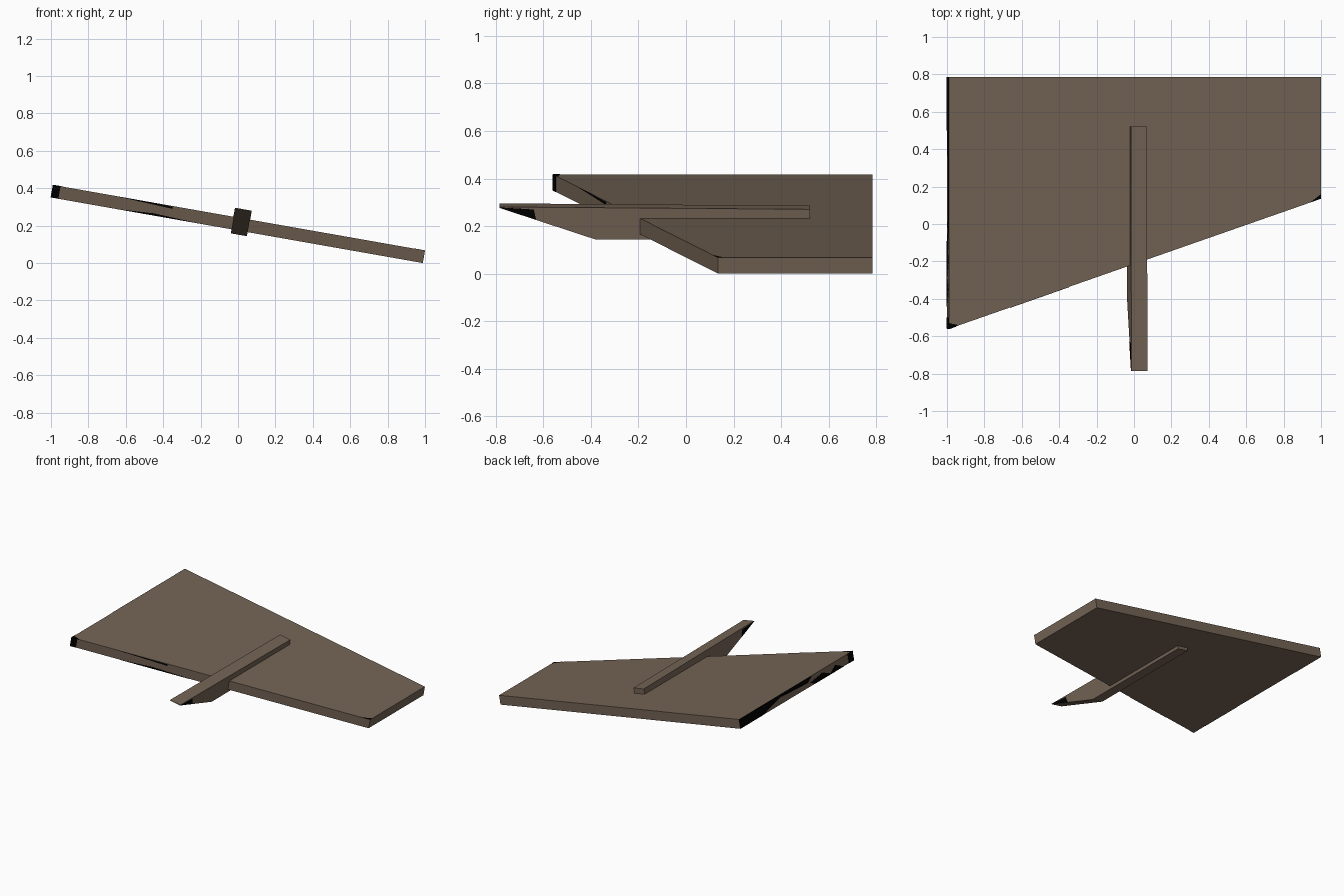
import bpy, bmesh, math
from mathutils import Matrix, Vector

if "Cube" in bpy.data.objects:
    bpy.data.objects.remove(bpy.data.objects["Cube"])


def material(name, col):
    m = bpy.data.materials.new(name)
    m.diffuse_color = (*col, 1)
    m.use_nodes = True
    m.node_tree.nodes["Principled BSDF"].inputs["Base Color"].default_value = m.diffuse_color
    return m


WOOD = material("weathered_wood", (0.175, 0.127, 0.09))
BLACK = material("dark_burn", (0.0, 0.0, 0.0))

# Everything leans ten degrees about the y axis
TILT = Matrix.Translation((0, 0, 0.209)) @ Matrix.Rotation(math.radians(10), 4, 'Y')


def prism(name, points, depth, mat):
    """Extrude a flat polygon along a vector."""
    bm = bmesh.new()
    face = bm.faces.new([bm.verts.new(p) for p in points])
    ext = bmesh.ops.extrude_face_region(bm, geom=[face])
    bmesh.ops.translate(bm, vec=depth,
                        verts=[g for g in ext["geom"] if isinstance(g, bmesh.types.BMVert)])
    bmesh.ops.recalc_face_normals(bm, faces=bm.faces)
    bm.transform(TILT)
    mesh = bpy.data.meshes.new(name)
    bm.to_mesh(mesh)
    bm.free()
    mesh.materials.append(mat)
    ob = bpy.data.objects.new(name, mesh)
    bpy.context.collection.objects.link(ob)
    return ob


H, T = 1.0094, 0.034        # half length and half thickness of the board
FL, FR, BACK = -0.56, 0.135, 0.785

# Board with slanted front edge
prism("board", [(-H, FL, -T), (H, FR, -T), (H, BACK, -T), (-H, BACK, -T)],
      (0, 0, 2 * T), WOOD)

# Pointed beam running through the board
X0, X1 = -0.029, 0.058
prism("pointed_beam",
      [(X0, y, z) for y, z in ((-0.785, 0.083), (-0.785, 0.079), (-0.38, -0.056),
                               (0.522, -0.056), (0.522, 0.073))],
      (X1 - X0, 0, 0), WOOD)

# Dark tip on both sides of the beam
for name, x, d in (("left_tip_mark", X0, -0.002), ("right_tip_mark", X1, 0.002)):
    prism(name, [(x, -0.785, 0.081), (x, -0.63, 0.028), (x, -0.64, 0.072)],
          (d, 0, 0), BLACK)

# Ragged dark marks on the left end of the board
end = [[(0.785, -T), (0.785, T), (0.1, T), (0.2, 0.01), (0.3, 0.015), (0.42, -0.01), (0.52, -T)],
       [(0.1, T), (-0.08, T), (-0.02, 0.0), (0.2, 0.01)],
       [(-0.05, -0.01), (-0.2, 0.01), (-0.3, -T), (-0.1, -T)],
       [(-0.28, -T), (-0.35, 0.01), (-0.44, -T)],
       [(-0.5, -T), (-0.5, T), (-0.56, T), (-0.56, -T)]]
for i, pts in enumerate(end):
    prism(f"end_mark_{i}", [(-H, y, z) for y, z in pts], (-0.002, 0, 0), BLACK)

# Dark streaks on the front edge
slope = (FR - FL) / (2 * H)
streaks = [[(-H, -T), (-0.97, -T), (-0.97, T), (-H, T)],
           [(-0.68, T), (-0.36, 0.019), (-0.36, T - 0.004), (-0.6, T)],
           [(-0.66, -T), (-0.2, -T), (-0.45, -0.022)]]
for i, pts in enumerate(streaks):
    prism(f"front_mark_{i}", [(x, FL + slope * (x + H), z) for x, z in pts],
          (0.0007, -0.002, 0), BLACK)

# Small dark corners on the top
for name, pts in (("left_corner_mark", [(-H, FL), (-0.955, FL + 0.019), (-H, FL + 0.03)]),
                  ("right_corner_mark", [(H, FR), (H, FR + 0.025), (0.95, FR - 0.02)])):
    prism(name, [(x, y, T) for x, y in pts], (0, 0, 0.001), BLACK)
